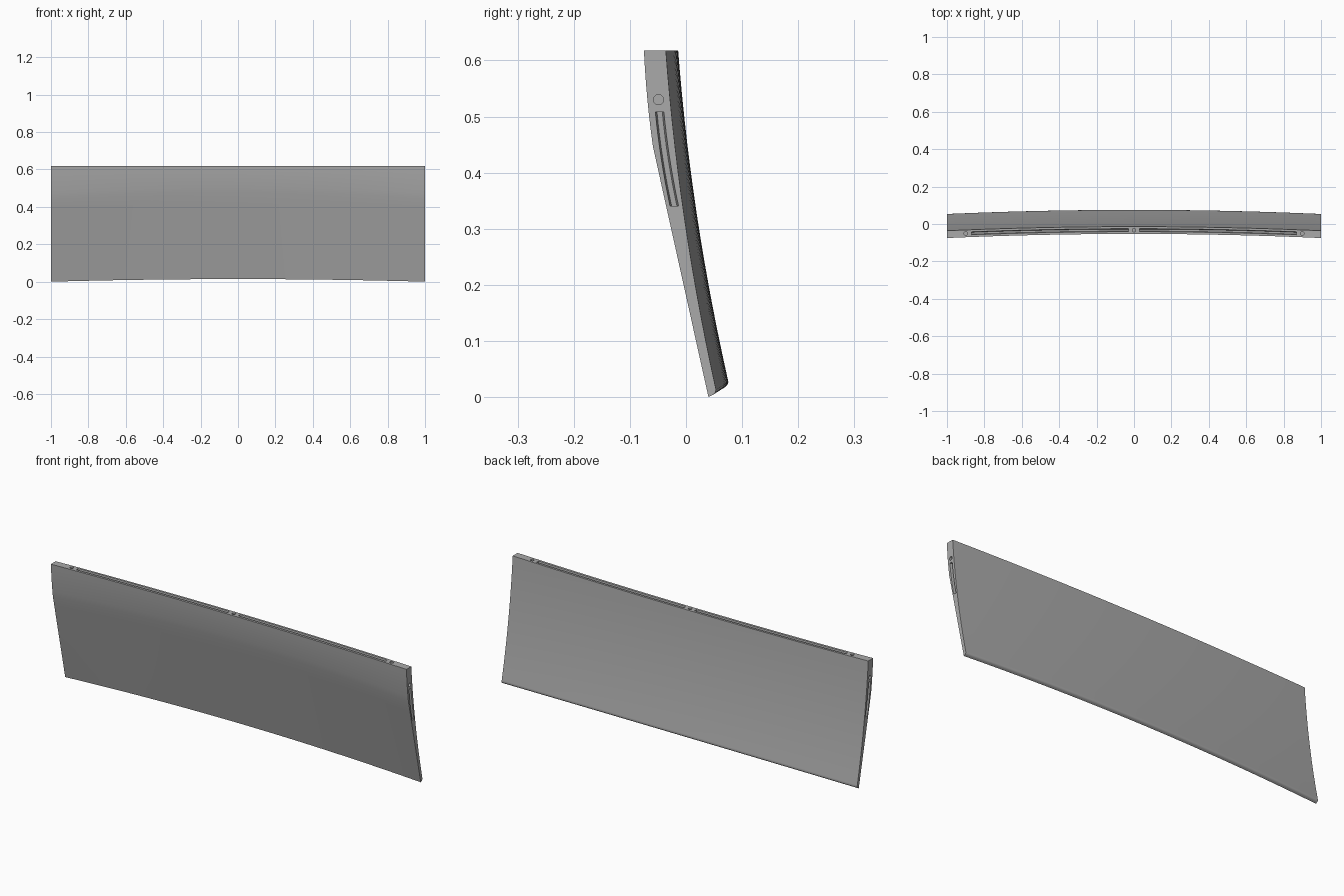
import bpy
import bmesh
from mathutils import Vector, Matrix

cube = bpy.data.objects.get("Cube")
if cube:
    bpy.data.objects.remove(cube, do_unlink=True)

TOP = 0.618
BOW = 0.022      # how far the middle of the panel bulges backwards

grey = bpy.data.materials.new("mid_grey")
grey.use_nodes = True
grey.diffuse_color = (0.4, 0.4, 0.4, 1)
grey.node_tree.nodes["Principled BSDF"].inputs["Base Color"].default_value = grey.diffuse_color


def new_object(name, bm):
    bmesh.ops.recalc_face_normals(bm, faces=bm.faces)
    mesh = bpy.data.meshes.new(name)
    bm.to_mesh(mesh)
    bm.free()
    mesh.materials.append(grey)
    obj = bpy.data.objects.new(name, mesh)
    bpy.context.collection.objects.link(obj)
    return obj


def loft(bm, rings):
    """Skin closed rings and cap both ends."""
    rings = [[bm.verts.new(p) for p in ring] for ring in rings]
    for a, b in zip(rings, rings[1:]):
        for i in range(len(a)):
            j = (i + 1) % len(a)
            bm.faces.new((a[i], a[j], b[j], b[i]))
    bm.faces.new(rings[0])
    bm.faces.new(rings[-1])


def section(x):
    """Outline of the panel across its thickness at one x."""
    s = 1 - x * x
    crease = 0.447 + 0.03 * s
    foot = 0.014 * s
    pts = []
    # curved upper front, then the straight lower front
    for i in range(6):
        t = i / 6
        pts.append((-0.075 + 0.008 * t + 0.008 * t * t, TOP + (crease - TOP) * t))
    for i in range(9):
        t = i / 8
        pts.append((-0.059 + 0.099 * t, crease + (foot - crease) * t))
    # rounded bottom lip
    pts += [(0.048, foot + 0.004), (0.052, foot + 0.008), (0.0535, foot + 0.013)]
    # curved back
    low = foot + 0.02
    for i in range(15):
        t = 1 - i / 14
        pts.append((-0.036 + 0.045 * t + 0.043 * t * t, TOP + (low - TOP) * t))
    return [Vector((x, y + BOW * s, z)) for y, z in pts]


def groove(bm, path, side, inward):
    """Cutter for a tapered slot along a path lying on the surface."""
    rings = []
    for p in path:
        p = Vector(p)
        rings.append([p - side - inward, p + side - inward,
                      p + side * 0.45 + inward, p - side * 0.45 + inward])
    loft(bm, rings)


def hole(bm, centre, axis, radius, depth):
    turn = Vector((0, 0, 1)).rotation_difference(Vector(axis)).to_matrix().to_4x4()
    bmesh.ops.create_cone(bm, cap_ends=True, segments=24, radius1=radius, radius2=radius,
                          depth=2 * depth, matrix=Matrix.Translation(centre) @ turn)


# Main curved panel
bm = bmesh.new()
loft(bm, [section(-1 + i / 16) for i in range(33)])
panel = new_object("curved_panel", bm)

# Slots and peg holes in the top edge and both ends
bm = bmesh.new()


def top_point(x):
    return (x, -0.055 + BOW * (1 - x * x), TOP)


hole(bm, top_point(0), (0, 0, 1), 0.009, 0.02)
for sign in (-1, 1):
    groove(bm, [top_point(sign * (0.03 + 0.84 * i / 12)) for i in range(13)],
           Vector((0, 0.011, 0)), Vector((0, 0, -0.014)))
    hole(bm, top_point(sign * 0.9), (0, 0, 1), 0.009, 0.02)
    end_path = []
    for i in range(9):
        t = i / 8
        end_path.append((sign, -0.047 + 0.016 * t + 0.01 * t * t, 0.508 - 0.167 * t))
    groove(bm, end_path, Vector((0, 0.0105, 0)), Vector((-0.014 * sign, 0, 0)))
    hole(bm, (sign, -0.049, 0.53), (1, 0, 0), 0.009, 0.02)
cutter = new_object("slot_cutter", bm)
cutter.hide_render = True

cut = panel.modifiers.new("slots", 'BOOLEAN')
cut.operation = 'DIFFERENCE'
cut.solver = 'EXACT'
cut.object = cutter

bpy.ops.object.select_all(action='DESELECT')
panel.select_set(True)
bpy.context.view_layer.objects.active = panel
bpy.ops.object.modifier_apply(modifier=cut.name)
bpy.data.objects.remove(cutter, do_unlink=True)
bpy.ops.object.shade_smooth_by_angle(angle=0.52)
